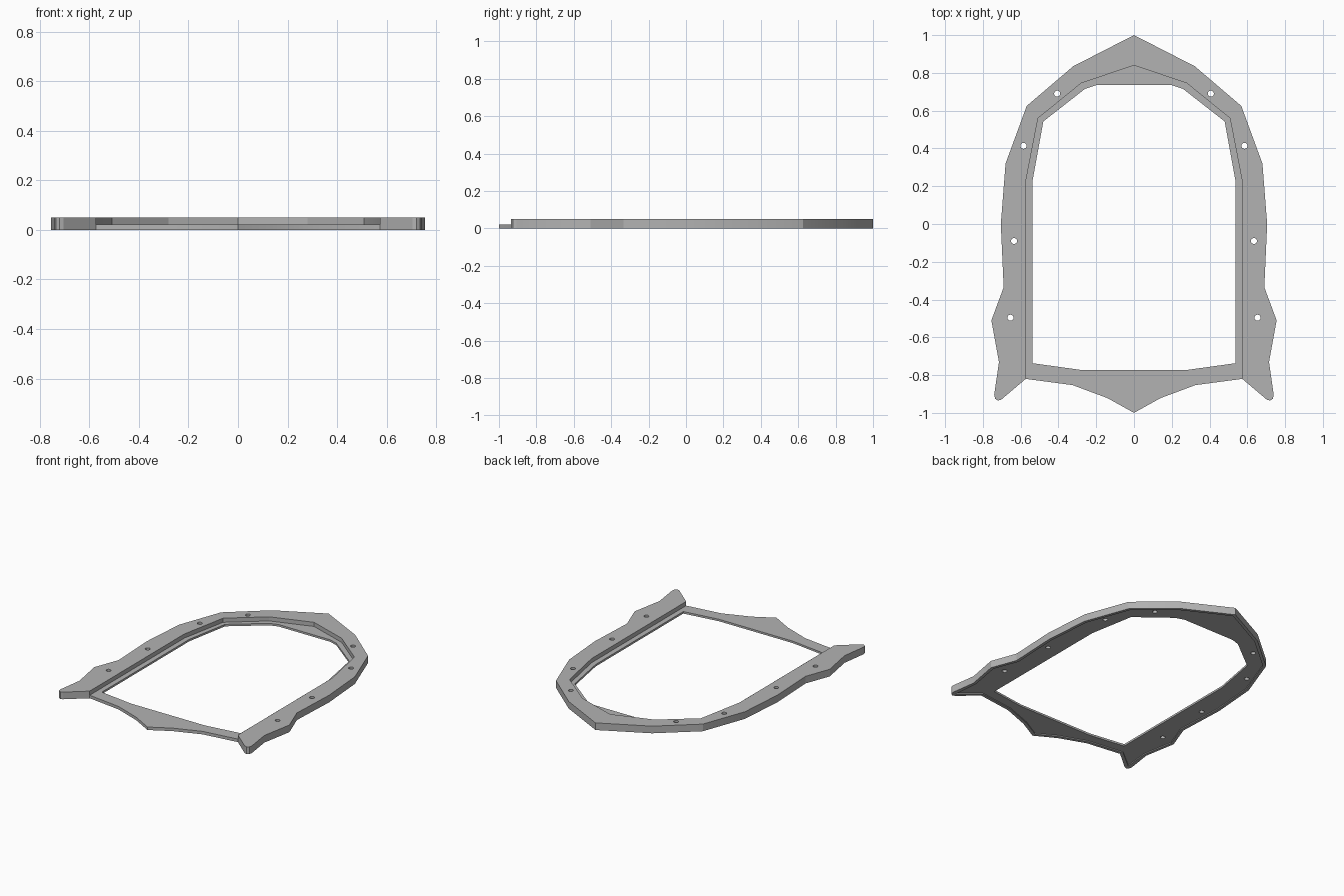
import bpy
import bmesh

cube = bpy.data.objects.get("Cube")
if cube:
    bpy.data.objects.remove(cube, do_unlink=True)

HEIGHT = 0.05
LEDGE = 0.021
RECESS = 0.007

grey = bpy.data.materials.new("plain grey")
grey.use_nodes = True
grey.diffuse_color = (0.45, 0.45, 0.45, 1)
grey.node_tree.nodes["Principled BSDF"].inputs["Base Color"].default_value = grey.diffuse_color


def mirrored(half):
    """Close a half outline, listed back to front on +x, across x = 0."""
    return half + [(-x, y) for x, y in reversed(half) if x > 0]


def prism(name, outline, low, high):
    bm = bmesh.new()
    face = bm.faces.new([bm.verts.new((x, y, low)) for x, y in outline])
    top = bmesh.ops.extrude_face_region(bm, geom=[face])["geom"]
    verts = [v for v in top if isinstance(v, bmesh.types.BMVert)]
    bmesh.ops.translate(bm, verts=verts, vec=(0, 0, high - low))
    bmesh.ops.recalc_face_normals(bm, faces=bm.faces)
    mesh = bpy.data.meshes.new(name)
    bm.to_mesh(mesh)
    bm.free()
    obj = bpy.data.objects.new(name, mesh)
    bpy.context.collection.objects.link(obj)
    return obj


def cut(target, cutter):
    """Subtract the cutter, apply the result and discard the cutter."""
    cutter.hide_render = True
    mod = target.modifiers.new("cut", 'BOOLEAN')
    mod.operation = 'DIFFERENCE'
    mod.solver = 'EXACT'
    mod.object = cutter
    bpy.context.view_layer.update()
    graph = bpy.context.evaluated_depsgraph_get()
    mesh = bpy.data.meshes.new_from_object(target.evaluated_get(graph))
    target.modifiers.clear()
    target.data = mesh
    bpy.data.objects.remove(cutter, do_unlink=True)


# Outer silhouette with rear point, side barbs, front prongs and front point
outer = [(0, 1), (0.322, 0.835), (0.568, 0.625), (0.68, 0.32), (0.705, 0),
         (0.69, -0.335), (0.755, -0.51), (0.715, -0.73), (0.74, -0.905),
         (0.735, -0.925), (0.72, -0.935), (0.703, -0.93), (0.573, -0.82),
         (0.325, -0.853), (0.14, -0.922), (0, -1)]
frame = prism("frame", mirrored(outer), 0, HEIGHT)

# Stepped seat, open to the front
seat = [(0, 0.84), (0.28, 0.745), (0.508, 0.56), (0.573, 0.225), (0.573, -1.1)]
cut(frame, prism("seat_cutter", mirrored(seat), LEDGE, HEIGHT + 0.1))

# Shallow underside recess that leaves a thin outer rim
recess = [(0, 0.977), (0.309, 0.818), (0.55, 0.614), (0.66, 0.315), (0.685, 0),
          (0.67, -0.34), (0.734, -0.51), (0.695, -0.73), (0.712, -0.905),
          (0.58, -0.798), (0.32, -0.832), (0.13, -0.902), (0, -0.975)]
cut(frame, prism("recess_cutter", mirrored(recess), -0.1, RECESS))

# Central opening
opening = [(0.2, 0.735), (0.26, 0.715), (0.48, 0.543), (0.537, 0.23),
           (0.537, -0.737), (0.285, -0.772)]
cut(frame, prism("opening_cutter", mirrored(opening), -0.1, HEIGHT + 0.1))

# Screw holes in pairs
for x, y in [(0.407, 0.69), (0.585, 0.414), (0.635, -0.09), (0.654, -0.496)]:
    for side in (-1, 1):
        bpy.ops.mesh.primitive_cylinder_add(vertices=24, radius=0.016, depth=0.4,
                                            location=(side * x, y, 0))
        cut(frame, bpy.context.object)

frame.data.materials.clear()
frame.data.materials.append(grey)
for poly in frame.data.polygons:
    poly.material_index = 0

# Smooth hole walls and prong tips, sharp elsewhere
bpy.ops.object.select_all(action='DESELECT')
frame.select_set(True)
bpy.context.view_layer.objects.active = frame
bpy.ops.object.shade_smooth_by_angle(angle=0.35)
